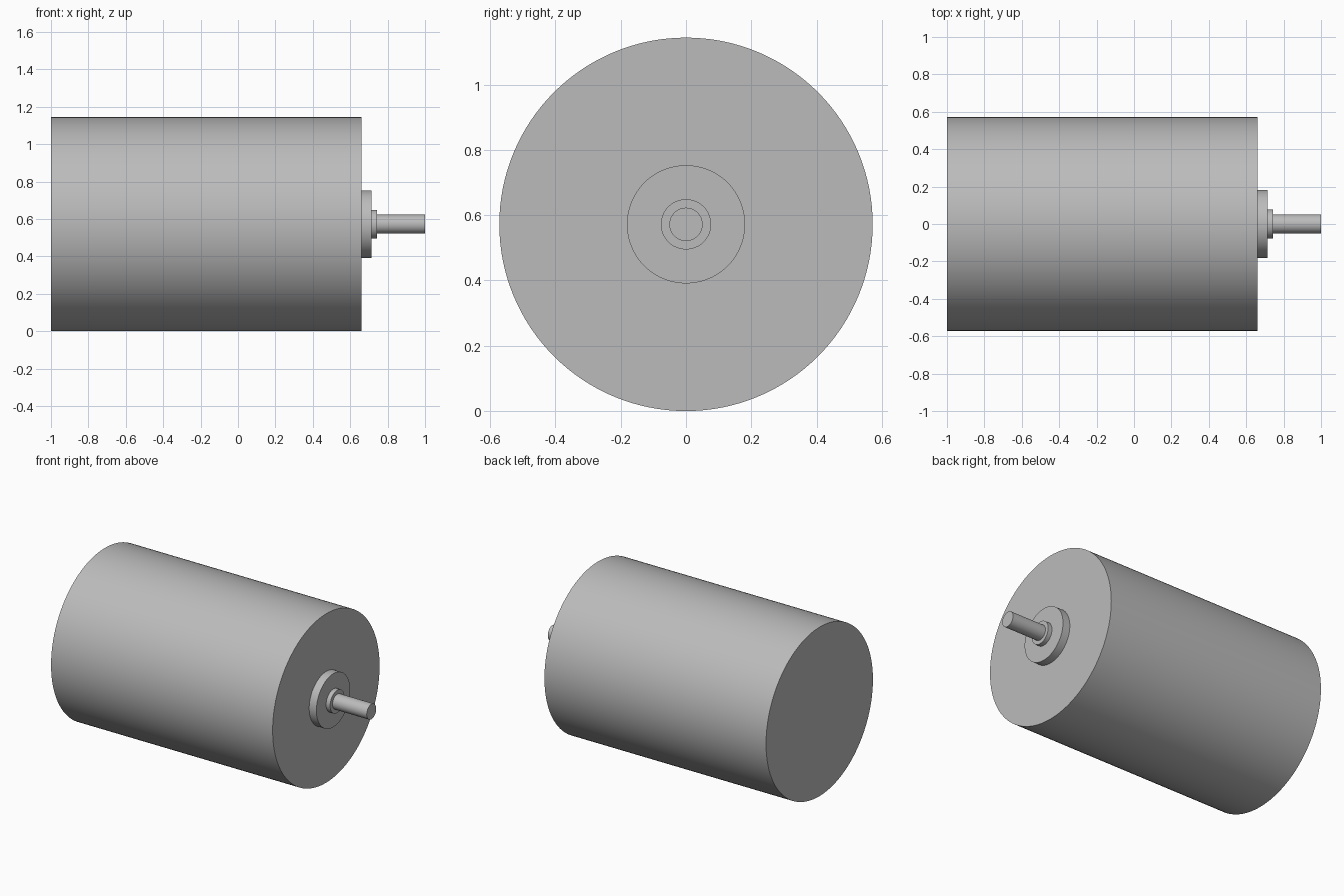
import bpy, math
from math import cos, sin, pi

cube = bpy.data.objects.get("Cube")
if cube:
    bpy.data.objects.remove(cube, do_unlink=True)

RADIUS = 0.572      # motor can radius, also its axis height
FACE = 0.66         # x of the mounting face

metal = bpy.data.materials.new("grey metal")
metal.use_nodes = True
grey = (0.5, 0.5, 0.5, 1)
metal.diffuse_color = grey
metal.node_tree.nodes["Principled BSDF"].inputs["Base Color"].default_value = grey


def lathe(name, profile, sides, centres=((0, 0),)):
    """Closed turned solids along x from (x, radius) pairs, one per (y, z) centre."""
    verts, faces = [], []
    for cy, cz in centres:
        base = len(verts)
        for x, r in profile:
            for i in range(sides):
                a = 2 * pi * i / sides
                verts.append((x, cy + r * cos(a), RADIUS + cz + r * sin(a)))
        for k in range(len(profile) - 1):
            lo, hi = base + k * sides, base + (k + 1) * sides
            for i in range(sides):
                j = (i + 1) % sides
                faces.append((lo + i, hi + i, hi + j, lo + j))
        faces.append(tuple(range(base, base + sides)))
        faces.append(tuple(reversed(range(len(verts) - sides, len(verts)))))
    mesh = bpy.data.meshes.new(name)
    mesh.from_pydata(verts, [], faces)
    mesh.materials.append(metal)
    obj = bpy.data.objects.new(name, mesh)
    bpy.context.collection.objects.link(obj)
    return obj


def activate(obj):
    bpy.ops.object.select_all(action="DESELECT")
    obj.select_set(True)
    bpy.context.view_layer.objects.active = obj


# Motor can
can = lathe("motor_can", [(-1, RADIUS), (FACE, RADIUS)], 128)

# Threaded mounting holes: six on the inner circle, two on the outer one
TILT = math.radians(14)
polar = [(0.313, TILT + k * pi / 3) for k in range(6)]
polar += [(0.443, TILT + pi / 2 + k * pi) for k in range(2)]
centres = [(r * cos(a), r * sin(a)) for r, a in polar]
MAJOR, MINOR, PITCH, TURNS = 0.054, 0.043, 0.022, 6
thread = [(FACE - PITCH * TURNS, MINOR)]
for k in range(TURNS - 1, -1, -1):
    crest = FACE - PITCH * k
    thread.append((crest - PITCH / 2, MINOR))
    thread.append((crest, MAJOR))
    if k:
        thread.append((crest + PITCH / 4, MINOR))
thread.append((FACE + 0.05, MAJOR))
cutter = lathe("hole_cutter", thread, 32, centres)
cutter.hide_render = True

cut = can.modifiers.new("mounting_holes", "BOOLEAN")
cut.operation = "DIFFERENCE"
cut.solver = "EXACT"
cut.object = cutter
activate(can)
bpy.ops.object.modifier_apply(modifier=cut.name)
bpy.data.objects.remove(cutter, do_unlink=True)

# Turned parts on the shaft axis
parts = [
    can,
    lathe("bearing_boss", [(FACE - 0.01, 0.181), (0.714, 0.181)], 96),
    lathe("shaft_collar", [(0.70, 0.077), (0.744, 0.077)], 64),
    lathe("output_shaft", [(0.73, 0.051), (1, 0.051)], 48),
]
for part in parts:
    activate(part)
    bpy.ops.object.shade_smooth_by_angle(angle=math.radians(30))
